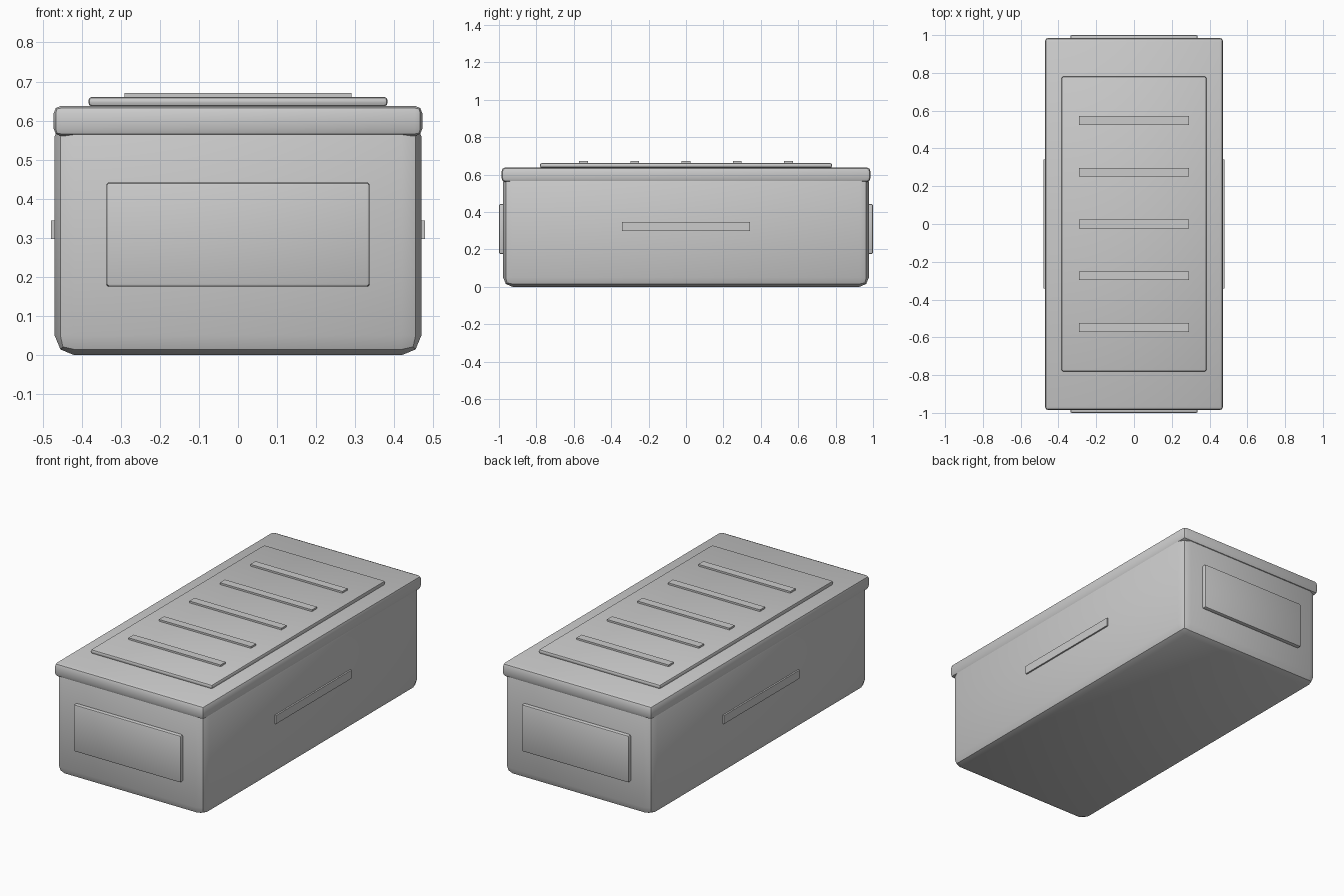
import bpy
import bmesh
import math

if "Cube" in bpy.data.objects:
    bpy.data.objects.remove(bpy.data.objects["Cube"])

grey = bpy.data.materials.new("light_grey")
grey.diffuse_color = (0.6, 0.6, 0.6, 1)
grey.use_nodes = True
grey.node_tree.nodes["Principled BSDF"].inputs["Base Color"].default_value = grey.diffuse_color


def box(name, lo, hi, bevel=0.0, segments=2):
    """Box between two corners, with optionally rounded edges."""
    bm = bmesh.new()
    bmesh.ops.create_cube(bm, size=1)
    for v in bm.verts:
        v.co = [(a + b) / 2 + c * (b - a) for a, b, c in zip(lo, hi, v.co)]
    if bevel:
        bmesh.ops.bevel(bm, geom=bm.edges[:], offset=bevel, segments=segments,
                        profile=0.5, affect='EDGES', clamp_overlap=True)
    mesh = bpy.data.meshes.new(name)
    bm.to_mesh(mesh)
    bm.free()
    mesh.materials.append(grey)
    ob = bpy.data.objects.new(name, mesh)
    bpy.context.collection.objects.link(ob)
    bpy.ops.object.select_all(action='DESELECT')
    ob.select_set(True)
    bpy.context.view_layer.objects.active = ob
    bpy.ops.object.shade_smooth_by_angle(angle=math.radians(30))
    return ob


# Container body and overhanging lid
box("body", (-0.469, -0.978, 0), (0.469, 0.978, 0.61), 0.05)
box("lid", (-0.472, -0.986, 0.56), (0.472, 0.986, 0.638), 0.02)

# Raised panel on the lid with cross ribs
box("lid_panel", (-0.383, -0.781, 0.636), (0.383, 0.781, 0.661), 0.01)
for i in range(5):
    y = (i - 2) * 0.274
    box(f"lid_rib_{i + 1}", (-0.29, y - 0.023, 0.645), (0.29, y + 0.023, 0.671))

# End plates and side grips, one per side
for s, end, side in ((-1, "front", "left"), (1, "back", "right")):
    y0, y1 = sorted((s * 0.965, s * 1.0))
    box(f"{end}_plate", (-0.337, y0, 0.175), (0.337, y1, 0.442), 0.008)
    x0, x1 = sorted((s * 0.45, s * 0.478))
    box(f"{side}_grip", (x0, -0.341, 0.297), (x1, 0.341, 0.345))
